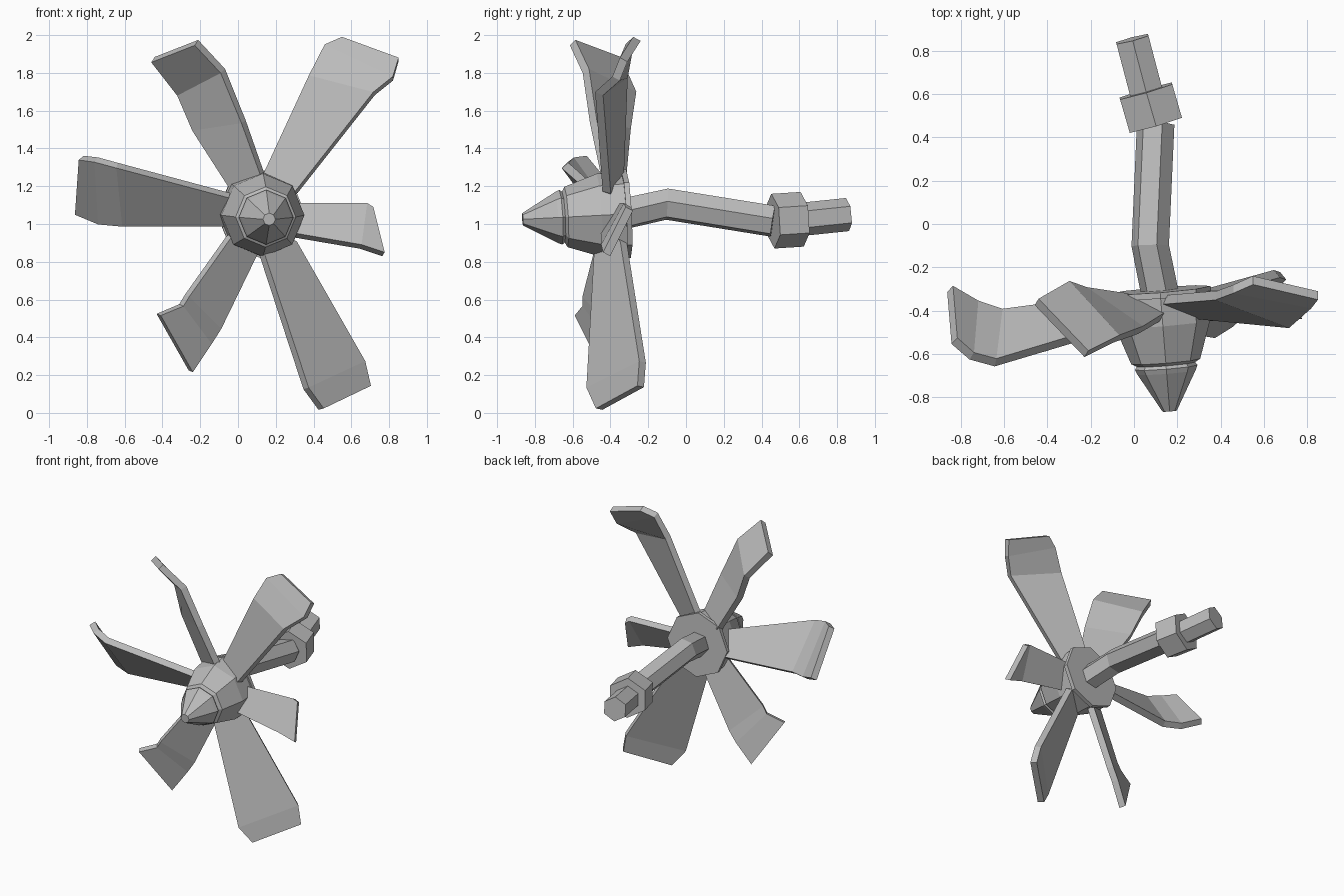
import bpy, bmesh, math
from mathutils import Vector

old = bpy.data.objects.get("Cube")
if old:
    bpy.data.objects.remove(old, do_unlink=True)

metal = bpy.data.materials.new("plain grey metal")
metal.use_nodes = True
grey = (0.5, 0.5, 0.5, 1)
metal.diffuse_color = grey
metal.node_tree.nodes["Principled BSDF"].inputs["Base Color"].default_value = grey


def finish(name, bm):
    bmesh.ops.recalc_face_normals(bm, faces=bm.faces)
    mesh = bpy.data.meshes.new(name)
    bm.to_mesh(mesh)
    bm.free()
    mesh.materials.append(metal)
    obj = bpy.data.objects.new(name, mesh)
    bpy.context.collection.objects.link(obj)
    return obj


def tube(name, path, radii, sides, turn=0.0):
    """Faceted, capped tube that follows a path with a radius at each point."""
    bm = bmesh.new()
    points = [Vector(p) for p in path]
    rings = []
    for i, (p, r) in enumerate(zip(points, radii)):
        ahead = points[min(i + 1, len(points) - 1)]
        behind = points[max(i - 1, 0)]
        along = (ahead - behind).normalized()
        side = along.cross(Vector((0, 0, 1))).normalized()
        up = side.cross(along)
        ring = []
        for k in range(sides):
            a = math.tau * k / sides + turn
            ring.append(bm.verts.new(p + r * (side * math.sin(a) + up * math.cos(a))))
        rings.append(ring)
    for low, high in zip(rings, rings[1:]):
        for k in range(sides):
            n = (k + 1) % sides
            bm.faces.new((low[k], low[n], high[n], high[k]))
    bm.faces.new(rings[0])
    bm.faces.new(rings[-1])
    return finish(name, bm)


# Hub axis, tilted a little away from straight ahead
hub_back = Vector((0.12, -0.305, 1.055))
hub_tip = Vector((0.165, -0.865, 1.025))


def on_axis(depth):
    return hub_back.lerp(hub_tip, depth)


def turned(name, profile):
    tube(name, [on_axis(d) for d, r in profile], [r for d, r in profile], 8)


turned("hub", [(0.04, 0.225), (0.28, 0.22), (0.59, 0.16), (0.62, 0.13)])
turned("hub_back_plate", [(0, 0.235), (0.05, 0.235)])
turned("spinner", [(0.6, 0.13), (0.64, 0.145), (0.68, 0.135), (1, 0.033)])

# Bent shaft, collar and shaft end
bend, joint = (0.075, -0.1, 1.105), (0.1, 0.46, 1.015)
collar_end, shaft_end = (0.055, 0.615, 1.025), (-0.008, 0.855, 1.05)
tube("shaft", [on_axis(0.05), bend, joint], [0.088] * 3, 6, math.radians(20))
tube("collar", [joint, collar_end], [0.145] * 2, 6)
tube("shaft_tip", [collar_end, shaft_end], [0.088] * 2, 6)


def blade(name, *stations):
    """Bent plate lofted through pairs of edge points, from root to tip."""
    bm = bmesh.new()
    centre = on_axis(0.2)
    pairs = [[Vector(a), Vector(b)] for a, b in stations]
    inner = [p.lerp(centre, 0.35) for p in pairs[0]]
    rows = [[bm.verts.new(p) for p in pair] for pair in [inner] + pairs]
    for (a, b), (c, d) in zip(rows, rows[1:]):
        bm.faces.new((a, b, d, c))
    obj = finish(name, bm)
    plate = obj.modifiers.new("thickness", "SOLIDIFY")
    plate.thickness = 0.045
    plate.offset = 0
    plate.use_even_offset = True


blade("blade_upper_left",
      ((0.14, -0.35, 1.26), (0.31, -0.42, 1.17)),
      ((0.38, -0.33, 1.78), (0.72, -0.46, 1.69)),
      ((0.46, -0.3, 1.94), (0.82, -0.37, 1.77)),
      ((0.55, -0.26, 1.98), (0.85, -0.33, 1.87)))
blade("blade_left",
      ((0.32, -0.33, 1.1), (0.3, -0.43, 0.94)),
      ((0.68, -0.31, 1.1), (0.65, -0.43, 0.88)),
      ((0.71, -0.3, 1.08), (0.77, -0.42, 0.84)))
blade("blade_lower_left",
      ((0.3, -0.33, 0.9), (0.13, -0.47, 0.83)),
      ((0.66, -0.23, 0.27), (0.36, -0.51, 0.13)),
      ((0.69, -0.24, 0.14), (0.44, -0.46, 0.02)))
blade("blade_lower_right",
      ((0.09, -0.35, 0.84), (-0.05, -0.45, 0.93)),
      ((-0.1, -0.37, 0.45), (-0.27, -0.53, 0.62)),
      ((-0.15, -0.38, 0.37), (-0.3, -0.53, 0.57)),
      ((-0.25, -0.42, 0.22), (-0.42, -0.57, 0.52)))
blade("blade_right",
      ((-0.08, -0.34, 1), (-0.04, -0.46, 1.15)),
      ((-0.61, -0.41, 1), (-0.64, -0.64, 1.31)),
      ((-0.73, -0.37, 1.01), (-0.75, -0.61, 1.34)),
      ((-0.85, -0.3, 1.06), (-0.83, -0.54, 1.35)))
blade("blade_upper_right",
      ((-0.04, -0.34, 1.2), (0.13, -0.43, 1.26)),
      ((-0.23, -0.31, 1.5), (0.03, -0.49, 1.54)),
      ((-0.31, -0.28, 1.69), (-0.08, -0.53, 1.81)),
      ((-0.45, -0.36, 1.87), (-0.22, -0.6, 1.96)))
